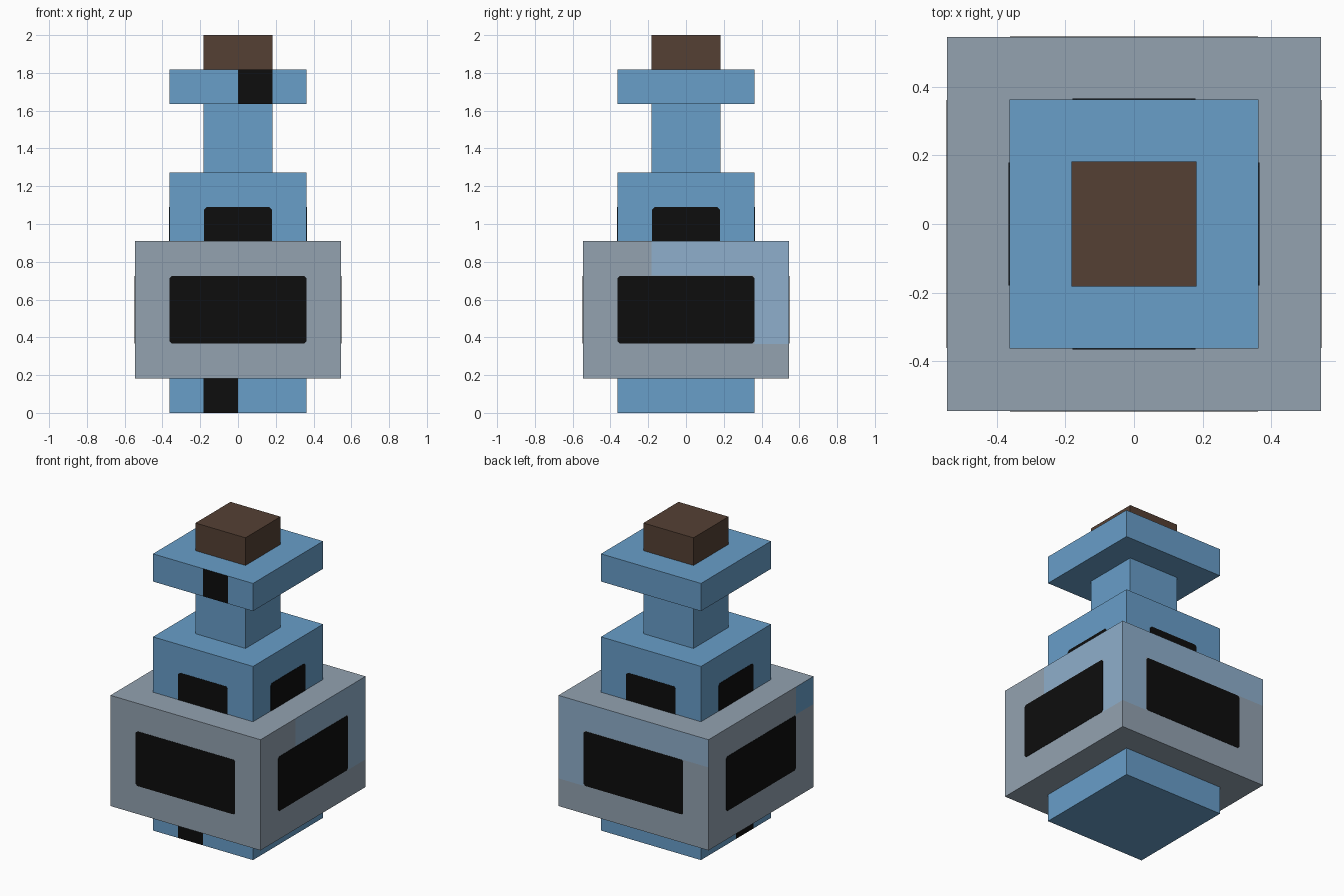
import bpy
import bmesh
import math
from mathutils import Matrix, Vector

cube = bpy.data.objects.get("Cube")
if cube:
    bpy.data.objects.remove(cube, do_unlink=True)

U = 2 / 11  # every size is a whole number of these blocks


def make_material(name, rgb):
    mat = bpy.data.materials.new(name)
    mat.use_nodes = True
    mat.diffuse_color = (*rgb, 1)
    bsdf = mat.node_tree.nodes["Principled BSDF"]
    bsdf.inputs["Base Color"].default_value = (*rgb, 1)
    bsdf.inputs["Roughness"].default_value = 0.8
    return mat


BLUE, GREY, PALE, BROWN, BLACK = range(5)
materials = [
    make_material("glass blue", (0.138, 0.342, 0.584)),
    make_material("glass grey", (0.292, 0.361, 0.434)),
    make_material("pale blue", (0.275, 0.429, 0.604)),
    make_material("cork brown", (0.091, 0.051, 0.034)),
    make_material("black", (0.004, 0.004, 0.004)),
]


def finish(bm, name):
    mesh = bpy.data.meshes.new(name)
    bm.to_mesh(mesh)
    bm.free()
    for mat in materials:
        mesh.materials.append(mat)
    obj = bpy.data.objects.new(name, mesh)
    bpy.context.collection.objects.link(obj)
    return obj


def block(name, half, z0, z1, colour, rule=None):
    """Square block in units of U; rule(normal, centre) may recolour cut faces."""
    bm = bmesh.new()
    bmesh.ops.create_cube(bm, size=1)
    for v in bm.verts:
        v.co = Vector((v.co.x * 2 * half, v.co.y * 2 * half,
                       z0 + (v.co.z + 0.5) * (z1 - z0)))
    if rule:
        # Cut along the unit lattice, colour, then merge what matches
        for axis, lo, hi in ((0, -half, half), (1, -half, half), (2, z0, z1)):
            normal = Vector([float(i == axis) for i in range(3)])
            for k in range(lo + 1, hi):
                bmesh.ops.bisect_plane(bm, geom=bm.verts[:] + bm.edges[:] + bm.faces[:],
                                       plane_co=normal * k, plane_no=normal)
    bm.normal_update()
    for f in bm.faces:
        new = rule(f.normal, f.calc_center_median()) if rule else None
        f.material_index = colour if new is None else new
    if rule:
        bmesh.ops.dissolve_limit(bm, angle_limit=0.01, verts=bm.verts[:],
                                 edges=bm.edges[:], delimit={'MATERIAL'})
    bmesh.ops.scale(bm, vec=(U, U, U), verts=bm.verts[:])
    return finish(bm, name)


def panels(name, wall, half, z0, z1):
    """Four thin black panels with clipped corners, one on each wall."""
    c, thick = 0.012, 0.002
    w, y = half * U - 0.002, -wall * U - thick
    outline = [(-w + c, z0), (w - c, z0), (w, z0 + c), (w, z1 - c),
               (w - c, z1), (-w + c, z1), (-w, z1 - c), (-w, z0 + c)]
    for side, turn in (("front", 0), ("right", 90), ("back", 180), ("left", 270)):
        bm = bmesh.new()
        face = bm.faces.new([bm.verts.new((x, y, z)) for x, z in outline])
        ext = bmesh.ops.extrude_face_region(bm, geom=[face], use_keep_orig=True)
        moved = [g for g in ext["geom"] if isinstance(g, bmesh.types.BMVert)]
        bmesh.ops.translate(bm, vec=(0, thick * 1.5, 0), verts=moved)
        bmesh.ops.recalc_face_normals(bm, faces=bm.faces[:])
        for f in bm.faces:
            f.material_index = BLACK
        bmesh.ops.rotate(bm, matrix=Matrix.Rotation(math.radians(turn), 3, 'Z'),
                         verts=bm.verts[:])
        finish(bm, f"{name}_{side}")


def base_rule(n, c):
    # One black mark on the front and one on the -x side
    if (n.y < -0.5 and -1 < c.x < 0) or (n.x < -0.5 and -1 < c.y < 0):
        return BLACK


def body_rule(n, c):
    # Pale stepped areas on the +x and back walls, one blue corner on the -x wall
    if n.x > 0.5 and ((c.z > 4 and c.y > -1) or (c.z > 2 and c.y > 2)):
        return PALE
    if n.y > 0.5 and (c.z > 4 or (c.z > 2 and c.x > 2)):
        return PALE
    if n.x < -0.5 and c.z > 4 and c.y < -2:
        return BLUE


def lip_rule(n, c):
    # One black mark on the front
    if n.y < -0.5 and 0 < c.x < 1:
        return BLACK


# Stacked bottle parts
block("base", 2, 0, 1, BLUE, base_rule)
block("body", 3, 1, 5, GREY, body_rule)
block("shoulder", 2, 5, 7, BLUE)
block("neck", 1, 7, 9, BLUE)
block("lip", 2, 9, 10, BLUE, lip_rule)
block("cork", 1, 10, 11, BROWN)

# Dark panels; the shoulder ones run down into the body
panels("body_panel", 3, 2, 2 * U + 0.003, 4 * U - 0.002)
panels("shoulder_panel", 2, 1, 5 * U - 0.03, 6 * U - 0.002)
